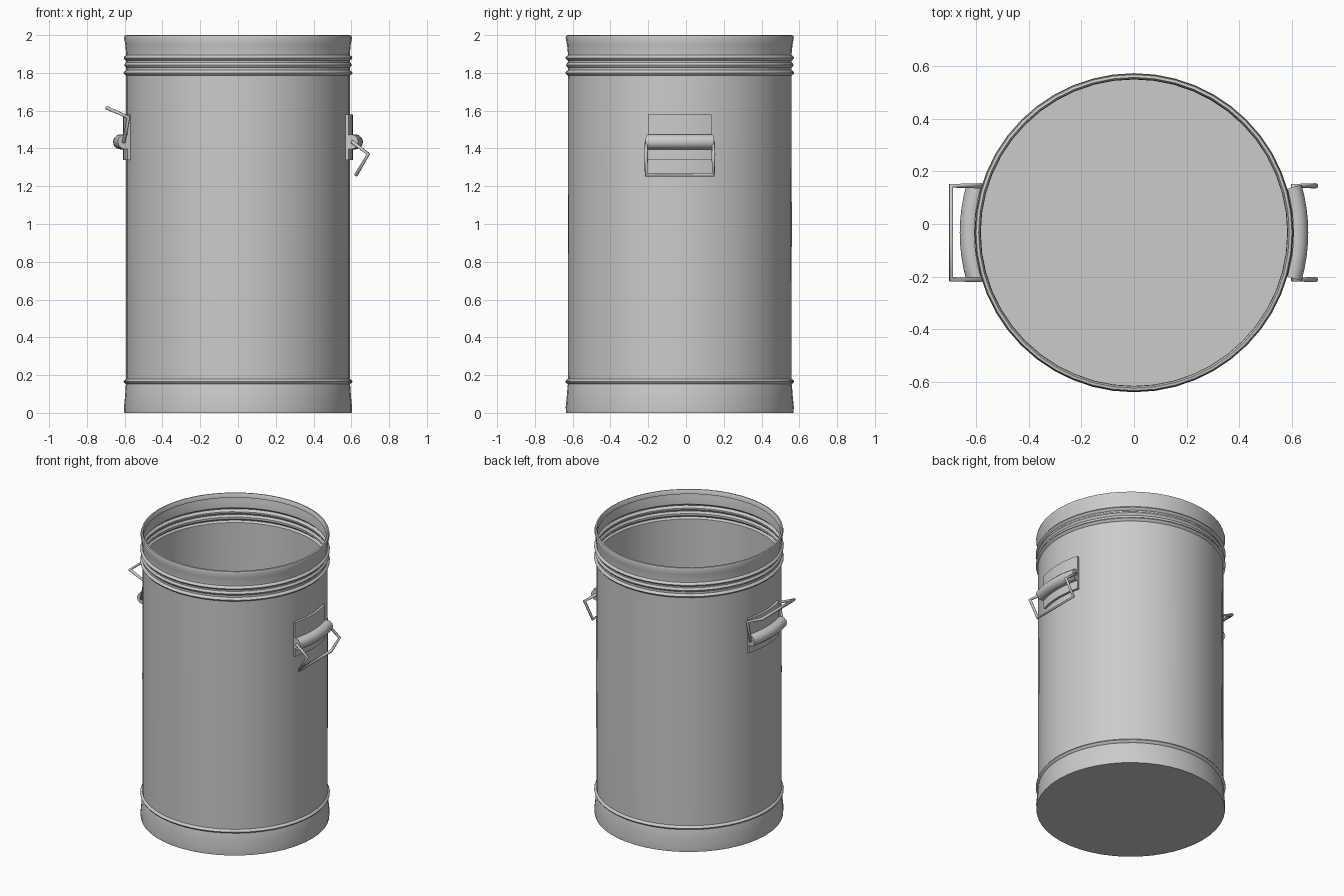
import bpy, bmesh, math

if "Cube" in bpy.data.objects:
    bpy.data.objects.remove(bpy.data.objects["Cube"])

CY = -0.033          # drum axis offset in y
R = 0.592            # sheet radius
SEG = 48


def make_object(name, bm, angle=35):
    bmesh.ops.recalc_face_normals(bm, faces=bm.faces)
    me = bpy.data.meshes.new(name)
    bm.to_mesh(me)
    bm.free()
    ob = bpy.data.objects.new(name, me)
    bpy.context.collection.objects.link(ob)
    bpy.ops.object.select_all(action='DESELECT')
    ob.select_set(True)
    bpy.context.view_layer.objects.active = ob
    bpy.ops.object.shade_smooth_by_angle(angle=math.radians(angle))
    return ob


def sweep(name, profile, a0=0.0, a1=2 * math.pi, seg=SEG, cap=False, closed=False):
    """Turn an (r, z) profile about the drum axis; closed profiles get end caps on arcs."""
    bm = bmesh.new()
    full = abs(a1 - a0 - 2 * math.pi) < 1e-6
    rings = []
    for i in range(seg if full else seg + 1):
        a = a0 + (a1 - a0) * i / seg
        rings.append([bm.verts.new((r * math.cos(a), CY + r * math.sin(a), z))
                      for r, z in profile])
    n = len(profile)
    for i in range(seg):
        p, q = rings[i], rings[(i + 1) % len(rings)]
        for j in range(n if closed else n - 1):
            k = (j + 1) % n
            bm.faces.new((p[j], q[j], q[k], p[k]))
    if closed and not full:
        bm.faces.new(rings[0])
        bm.faces.new(rings[-1])
    if cap:
        bm.faces.new([ring[0] for ring in rings])
    return make_object(name, bm)


def bead(z, bulge=0.014, half=0.014):
    return [(R + bulge * math.sin(math.pi * t / 4), z - half + half * t / 2)
            for t in range(5)]


# Base band with floor disc
sweep("base_band", [(0.602, 0.0), (0.604, 0.03), (0.598, 0.09), (0.594, 0.145)]
      + bead(0.166), cap=True)

# Main drum wall
sweep("drum_wall", [(R, 0.18), (R + 0.001, 1.0), (R, 1.79)])

# Beaded collar and rolled rim
sweep("collar", [(R, 1.78)] + bead(1.80) + bead(1.842, 0.01) + bead(1.88)
      + [(R, 1.90), (0.597, 1.95), (0.604, 1.985), (0.600, 1.998),
         (0.590, 2.0), (0.584, 1.99), (0.582, 1.97)])


# Handle parts, one set on each side
def wire(name, points, radius=0.01):
    cu = bpy.data.curves.new(name, 'CURVE')
    cu.dimensions = '3D'
    cu.bevel_depth = radius
    cu.bevel_resolution = 2
    sp = cu.splines.new('POLY')
    sp.points.add(len(points) - 1)
    for p, co in zip(sp.points, points):
        p.co = (*co, 1)
    sp.use_cyclic_u = True
    ob = bpy.data.objects.new(name, cu)
    bpy.context.collection.objects.link(ob)


def handle(side, centre, elbow, end):
    half = 0.165 / R
    # curved mounting plate
    sweep(side + "_handle_plate",
          [(R, 1.34), (R + 0.016, 1.34), (R + 0.016, 1.58), (R, 1.58)],
          centre - half, centre + half, 8, closed=True)
    # rounded sleeve that holds the hinge bar
    sleeve = [(R + 0.03 + 0.04 * math.cos(2 * math.pi * k / 12),
               1.435 + 0.04 * math.sin(2 * math.pi * k / 12)) for k in range(12)]
    sweep(side + "_handle_sleeve", sleeve, centre - half, centre + half, 8, closed=True)
    # bent wire bail
    s = 1 if centre == 0 else -1
    path = [(s * 0.605, 1.435), elbow, end]
    w = 0.178
    pts = [(x, CY - w, z) for x, z in path] + [(x, CY + w, z) for x, z in reversed(path)]
    wire(side + "_handle_bail", pts)


handle("right", 0.0, (0.69, 1.37), (0.625, 1.26))
handle("left", math.pi, (-0.58, 1.565), (-0.695, 1.615))
